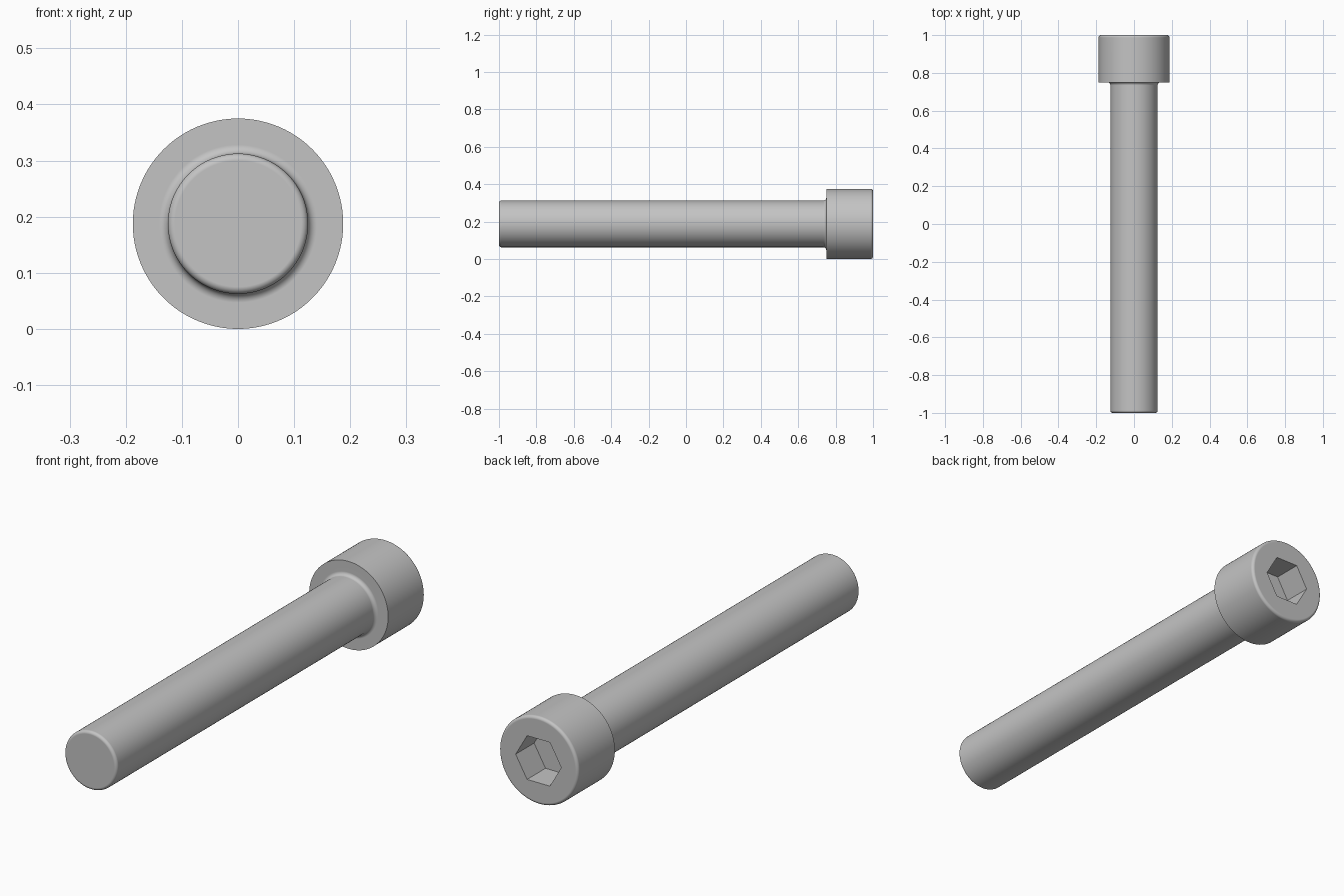
import bpy
import bmesh
from math import sin, cos, pi

cube = bpy.data.objects.get("Cube")
if cube:
    bpy.data.objects.remove(cube, do_unlink=True)

SEGMENTS = 96
HEAD_R, SHANK_R = 0.1875, 0.125
HEAD_BASE, TIP, TOP = 0.75, -1.0, 1.0
ROUND, NECK = 0.0125, 0.0156
SOCKET_R = HEAD_R / 3 ** 0.5      # corner radius of the hexagon
SOCKET_DEPTH = 0.125


def arc(r, y, radius, start, end, steps=8):
    """Profile points (radius, y) along a fillet centred on (r, y), angles in quarter turns."""
    angles = [(start + (end - start) * i / steps) * pi / 2 for i in range(steps + 1)]
    return [(r + radius * cos(a), y + radius * sin(a)) for a in angles]


def ring(bm, r, y, count):
    return [bm.verts.new((r * cos(2 * pi * i / count), y, HEAD_R + r * sin(2 * pi * i / count)))
            for i in range(count)]


def skin(bm, a, b):
    n = len(a)
    for i in range(n):
        j = (i + 1) % n
        bm.faces.new((a[i], a[j], b[j], b[i]))


# Profile from the rounded tip, over the neck fillet, to the rounded head rim
profile = arc(SHANK_R - ROUND, TIP + ROUND, ROUND, -1, 0)
profile += arc(SHANK_R + NECK, HEAD_BASE - NECK, NECK, 2, 1)
profile += [(HEAD_R, HEAD_BASE)]
profile += arc(HEAD_R - ROUND, TOP - ROUND, ROUND, 0, 1)

bm = bmesh.new()
rings = [ring(bm, r, y, SEGMENTS) for r, y in profile]
for a, b in zip(rings, rings[1:]):
    skin(bm, a, b)
bm.faces.new(rings[0])

# Head face around the hexagonal socket, one sector for each side
rim = rings[-1]
mouth = ring(bm, SOCKET_R, TOP, 6)
floor = ring(bm, SOCKET_R, TOP - SOCKET_DEPTH, 6)
step = SEGMENTS // 6
for i in range(6):
    outer = [rim[(i * step + k) % SEGMENTS] for k in range(step + 1)]
    bm.faces.new(outer + [mouth[(i + 1) % 6], mouth[i]])
skin(bm, mouth, floor)
bm.faces.new(floor)
bmesh.ops.recalc_face_normals(bm, faces=bm.faces)

mesh = bpy.data.meshes.new("socket_head_bolt")
bm.to_mesh(mesh)
bm.free()
bolt = bpy.data.objects.new("socket_head_bolt", mesh)
bpy.context.collection.objects.link(bolt)

# Plain grey steel
steel = bpy.data.materials.new("grey_steel")
steel.use_nodes = True
colour = (0.55, 0.55, 0.55, 1)
steel.diffuse_color = colour
steel.node_tree.nodes["Principled BSDF"].inputs["Base Color"].default_value = colour
mesh.materials.append(steel)

# Smooth fillets with crisp socket and head edges
bpy.ops.object.select_all(action="DESELECT")
bolt.select_set(True)
bpy.context.view_layer.objects.active = bolt
bpy.ops.object.shade_smooth_by_angle(angle=pi / 6)
weighted = bolt.modifiers.new("even_shading", "WEIGHTED_NORMAL")
weighted.keep_sharp = True
